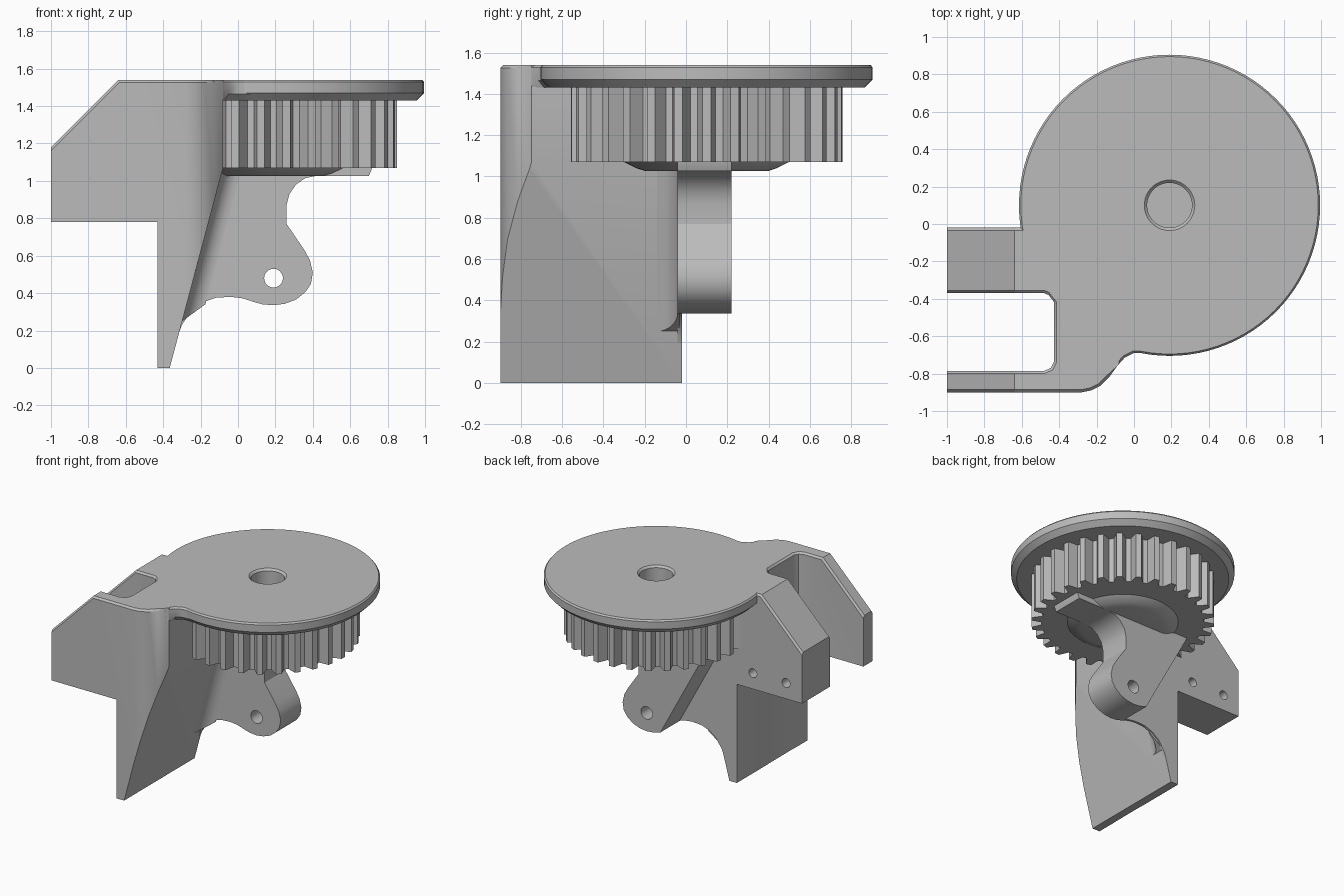
import bpy, bmesh, math
from mathutils import Vector

if "Cube" in bpy.data.objects:
    bpy.data.objects.remove(bpy.data.objects["Cube"], do_unlink=True)

grey = bpy.data.materials.new("plain_grey")
grey.use_nodes = True
COLOUR = (0.5, 0.5, 0.5, 1)
grey.diffuse_color = COLOUR
grey.node_tree.nodes["Principled BSDF"].inputs["Base Color"].default_value = COLOUR
HUB = Vector((0.19, 0.10, 0))


def finish(name, bm):
    bmesh.ops.recalc_face_normals(bm, faces=bm.faces)
    mesh = bpy.data.meshes.new(name)
    bm.to_mesh(mesh)
    bm.free()
    mesh.materials.append(grey)
    obj = bpy.data.objects.new(name, mesh)
    bpy.context.collection.objects.link(obj)
    return obj


def loft(name, low, high):
    """Closed solid between two matching rings of points."""
    bm = bmesh.new()
    a = [bm.verts.new(p) for p in low]
    b = [bm.verts.new(p) for p in high]
    bm.faces.new(a)
    bm.faces.new(b)
    for i in range(len(a)):
        j = (i + 1) % len(a)
        bm.faces.new((a[i], a[j], b[j], b[i]))
    return finish(name, bm)


def prism_z(name, pts, z0, z1):
    return loft(name, [(x, y, z0) for x, y in pts], [(x, y, z1) for x, y in pts])


def prism_y(name, pts, y0, y1):
    return loft(name, [(x, y0, z) for x, z in pts], [(x, y1, z) for x, z in pts])


def circle(cx, cy, r, n=48):
    return [(cx + r * math.cos(math.tau * i / n), cy + r * math.sin(math.tau * i / n))
            for i in range(n)]


def lathe(name, profile, n=96):
    bm = bmesh.new()
    verts = [bm.verts.new(HUB + Vector((r, 0, z))) for r, z in profile]
    edges = [bm.edges.new(pair) for pair in zip(verts, verts[1:])]
    bmesh.ops.spin(bm, geom=verts + edges, cent=HUB, axis=(0, 0, 1),
                   angle=math.tau, steps=n, use_duplicate=False)
    bmesh.ops.remove_doubles(bm, verts=bm.verts, dist=0.0005)
    return finish(name, bm)


def combine(obj, other, operation):
    """Apply a boolean and discard the helper."""
    mod = obj.modifiers.new("cut", "BOOLEAN")
    mod.operation, mod.solver, mod.object = operation, "EXACT", other
    bpy.context.view_layer.objects.active = obj
    bpy.ops.object.modifier_apply(modifier=mod.name)
    bpy.data.objects.remove(other, do_unlink=True)


def bevel(obj, rule, width):
    bm = bmesh.new()
    bm.from_mesh(obj.data)
    bm.normal_update()
    edges = []
    for e in bm.edges:
        if len(e.link_faces) == 2:
            flat, side = sorted((f.normal.z for f in e.link_faces), key=abs, reverse=True)
            mid = (e.verts[0].co + e.verts[1].co) / 2
            if abs(flat) > 0.5 and abs(side) < 0.1 and rule(mid, flat):
                edges.append(e)
    bmesh.ops.bevel(bm, geom=edges, offset=width, segments=1, affect="EDGES")
    bm.to_mesh(obj.data)
    bm.free()


# Bracket body: plan outline intersected with front outline
shoulder = [(-0.28, -0.9), (-0.23, -0.89), (-0.18, -0.865), (-0.13, -0.815),
            (-0.09, -0.76), (-0.05, -0.715), (0, -0.69), (0.06, -0.69)]
plan = [(-1.1, -0.9)] + shoulder + [
    (0.06, -0.02), (-1.1, -0.02), (-1.1, -0.37), (-0.48, -0.37), (-0.445, -0.385),
    (-0.428, -0.42), (-0.428, -0.735), (-0.445, -0.77), (-0.48, -0.785), (-1.1, -0.785)]
outline = [(-1, 0.78), (-0.43, 0.78), (-0.43, 0), (-0.365, 0), (-0.08, 1.07),
           (-0.08, 1.54), (-0.64, 1.54), (-1, 1.18)]
body = prism_z("bracket_body", plan, -0.1, 1.7)
combine(body, prism_y("front_outline", outline, -1, 0.2), "INTERSECT")
bevel(body, lambda m, up: up > 0.5 and -0.99 < m.x < -0.09, 0.014)
for x in (-0.57, -0.86):
    combine(body, prism_y("pin_hole", circle(x, 0.905, 0.035, 24), -0.45, 0.1), "DIFFERENCE")

# Blend between body and disc rim
blend = prism_z("rim_blend", shoulder[3:] + [(0.19, -0.6), (0.1, -0.2), (-0.3, -0.4)], 1.43, 1.54)
bevel(blend, lambda m, up: up > 0.5 and m.y < -0.68, 0.012)
bevel(blend, lambda m, up: up < -0.5 and m.y < -0.68 and m.x > -0.1, 0.035)

# Round disc
disc = lathe("top_disc", [(0, 1.43), (0.765, 1.43), (0.805, 1.47), (0.805, 1.528),
                          (0.795, 1.54), (0, 1.54)])

# Toothed wheel
TEETH = 30
ring = []
for i in range(TEETH):
    for offset, r in ((-0.36, 0.585), (-0.15, 0.66), (0.15, 0.66), (0.36, 0.585)):
        a = math.tau * (i + offset) / TEETH
        ring.append((HUB.x + r * math.cos(a), HUB.y + r * math.sin(a)))
wheel = prism_z("toothed_wheel", ring, 1.07, 1.45)

# Bore with a small chamfer at its mouth
for part in (disc, wheel):
    cutter = lathe("bore", [(0, 1.15), (0.12, 1.15), (0.12, 1.525), (0.14, 1.545), (0, 1.545)], 48)
    combine(part, cutter, "DIFFERENCE")

# Boss under the wheel
boss = lathe("lower_boss", [(0, 1.08), (0.41, 1.08), (0.40, 1.07), (0.34, 1.04), (0.30, 1.027), (0, 1.027)])

# Pivot arm with rounded end
arm_outline = [(0.07, 0.357), (0.13, 0.34), (0.19, 0.335), (0.25, 0.343), (0.31, 0.365),
               (0.36, 0.405), (0.39, 0.45), (0.40, 0.51), (0.385, 0.575), (0.355, 0.63),
               (0.26, 0.77), (0.26, 0.87), (0.275, 0.93), (0.31, 0.98), (0.36, 1.015),
               (0.42, 1.027), (0.70, 1.027), (0.72, 1.075), (0.72, 1.1), (-0.32, 1.1), (-0.31, 1.06)]
arm = prism_y("pivot_arm", arm_outline, -0.04, 0.22)
combine(arm, prism_y("pivot_hole", circle(0.19, 0.48, 0.05, 32), -0.2, 0.4), "DIFFERENCE")

# Thin web joining wall and arm
web_outline = [(-0.4, 0.02), (-0.36, 0.02), (-0.34, 0.12), (-0.30, 0.23), (-0.25, 0.305),
               (-0.19, 0.35), (-0.12, 0.375), (-0.04, 0.38), (0.02, 0.373), (0.08, 0.355),
               (0.12, 0.42), (0.1, 1.08), (-0.12, 1.08)]
web = prism_y("arm_web", web_outline, -0.04, -0.02)

# Rounded fillet between wall and web
R = 0.1
section = [(-0.02, 0.01), (-0.02, -R)]
for i in range(9):
    a = math.pi / 2 * i / 8
    section.append((R - R * math.cos(a), -R + R * math.sin(a)))
section.append((R, 0.01))


def fillet_ring(height):
    return [(-0.365 + 0.2664 * height(u) + u, -0.04 + v, height(u)) for u, v in section]


fillet = loft("web_fillet", fillet_ring(lambda u: 0.25 + 0.9 * u), fillet_ring(lambda u: 1.075))

# Smooth curved faces, keep corners sharp
for obj in (body, blend, disc, wheel, boss, arm, web, fillet):
    bpy.ops.object.select_all(action="DESELECT")
    obj.select_set(True)
    bpy.context.view_layer.objects.active = obj
    bpy.ops.object.shade_smooth_by_angle(angle=math.radians(30))
